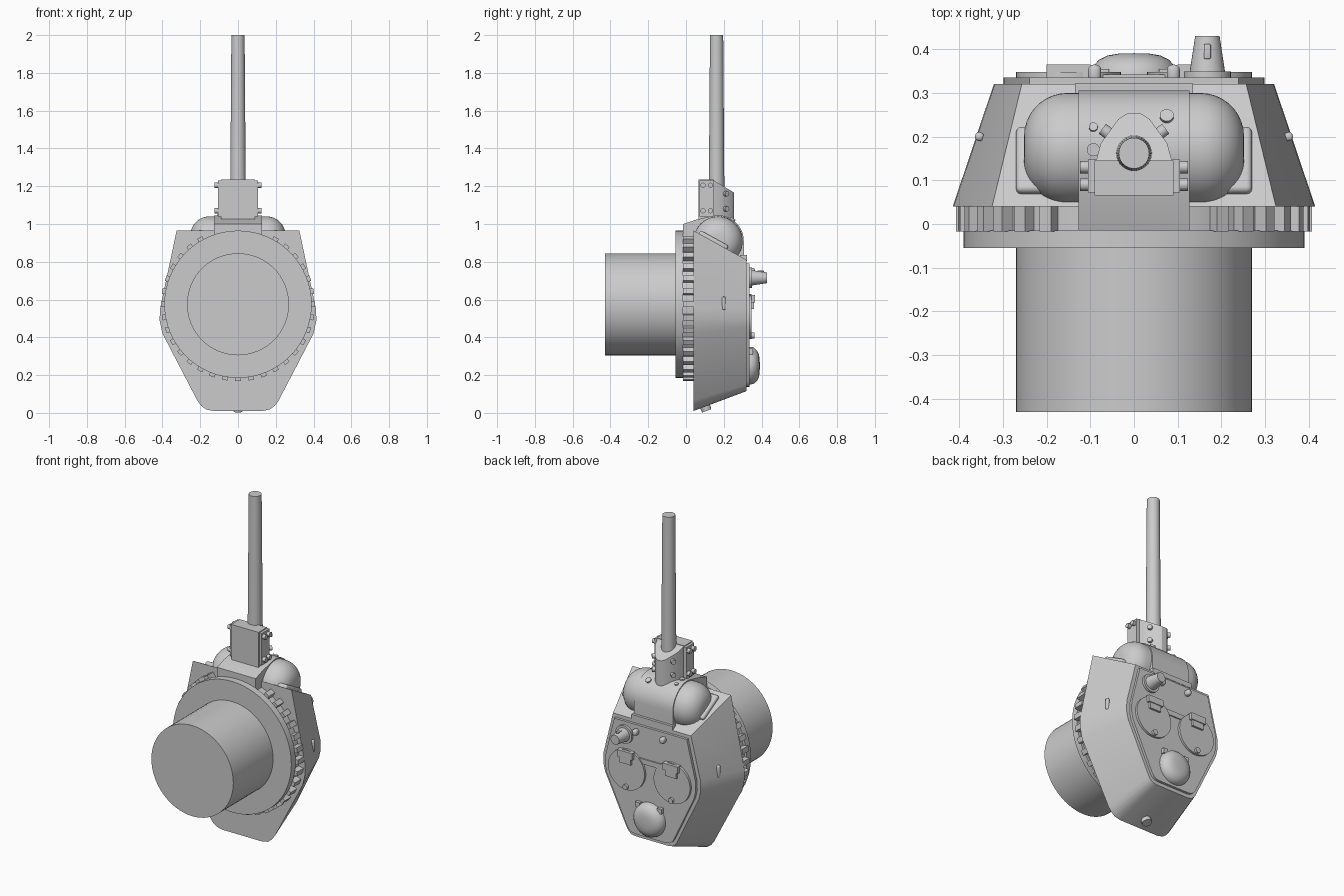
import bpy, bmesh
from math import sin, cos, radians, pi, sqrt
from mathutils import Vector, Matrix

if "Cube" in bpy.data.objects:
    bpy.data.objects.remove(bpy.data.objects["Cube"])

GREY = (0.6, 0.6, 0.6, 1)
mat = bpy.data.materials.new("plain grey")
mat.use_nodes = True
mat.diffuse_color = GREY
mat.node_tree.nodes["Principled BSDF"].inputs["Base Color"].default_value = GREY
parts = []


def finish(name, bm):
    bmesh.ops.remove_doubles(bm, verts=bm.verts, dist=0.0002)
    bmesh.ops.recalc_face_normals(bm, faces=bm.faces)
    mesh = bpy.data.meshes.new(name)
    bm.to_mesh(mesh)
    bm.free()
    mesh.materials.append(mat)
    ob = bpy.data.objects.new(name, mesh)
    bpy.context.collection.objects.link(ob)
    parts.append(ob)
    return ob


def loft(name, rings):
    """Skin matching point rings and cap both ends."""
    bm = bmesh.new()
    vs = [[bm.verts.new(p) for p in ring] for ring in rings]
    n = len(vs[0])
    for a, b in zip(vs, vs[1:]):
        for i in range(n):
            bm.faces.new((a[i], a[(i + 1) % n], b[(i + 1) % n], b[i]))
    bm.faces.new(vs[0])
    bm.faces.new(vs[-1])
    return finish(name, bm)


def lathe(name, profile, centre, axis, seg=32):
    """Turn (radius, height) points about an axis through centre."""
    bm = bmesh.new()
    pts = [bm.verts.new((r, 0, h)) for r, h in profile]
    edges = [bm.edges.new(e) for e in zip(pts, pts[1:])]
    bmesh.ops.spin(bm, geom=pts + edges, cent=(0, 0, 0), axis=(0, 0, 1),
                   angle=2 * pi, steps=seg, use_duplicate=False)
    rot = Vector(axis).to_track_quat('Z', 'Y').to_matrix().to_4x4()
    bm.transform(Matrix.Translation(centre) @ rot)
    return finish(name, bm)


def disc(name, centre, axis, depth, r1, r2=None, seg=32):
    r2 = r1 if r2 is None else r2
    return lathe(name, [(0, 0), (r1, 0), (r2, depth), (0, depth)], centre, axis, seg)


def box(name, centre, size, rot=None, bevel=0):
    bm = bmesh.new()
    bmesh.ops.create_cube(bm, size=1)
    bm.transform(Matrix.Diagonal((*size, 1)))
    if bevel:
        bmesh.ops.bevel(bm, geom=bm.edges[:], offset=bevel, segments=3,
                        affect='EDGES', profile=0.5)
    bm.transform(Matrix.Translation(centre) @ (rot or Matrix()))
    return finish(name, bm)


def mirrored(half):
    return half + [(-x, z) for x, z in reversed(half)]


def at_y(outline, y):
    return [(x, y, z) for x, z in outline]


UP = (0, 1, 0)
SIDES = ((1, "left"), (-1, "right"))
RING_Z = 0.575

# Basket and turret ring
disc("basket", (0, -0.43, RING_Z), UP, 0.4, 0.27, seg=64)
disc("ring_flange", (0, -0.055, RING_Z), UP, 0.04, 0.39, seg=64)
disc("ring_neck", (0, -0.02, RING_Z), UP, 0.07, 0.375, seg=64)

# Teeth around the ring, left out under the gun
for i in range(36):
    a = radians(10 * i)
    if abs(10 * i - 90) < 30:
        continue
    box(f"ring_tooth_{i}", (0.387 * cos(a), 0.012, RING_Z + 0.387 * sin(a)),
        (0.04, 0.058, 0.03), Matrix.Rotation(-a, 4, 'Y'))

# Sloped turret shell and roof plate
base = mirrored([(.325, .965), (.413, .55), (.415, .49), (.4, .42),
                 (.215, .065), (.195, .038), (.168, .018), (.13, .01)])
top = mirrored([(.257, .81), (.319, .56), (.321, .50), (.31, .45),
                (.165, .15), (.152, .132), (.135, .12), (.11, .115)])
loft("turret_shell", [at_y(base, 0.04), at_y(top, 0.32)])
roof = [(x * 0.93, 0.47 + (z - 0.47) * 0.94) for x, z in top]
loft("roof_plate", [at_y(roof, 0.31), at_y(roof, 0.335)])

# Rounded mantlet drum lying across the front
MY, MZ, MR = 0.17, 0.91, 0.13
end = [(MR - 0.1 + 0.1 * cos(radians(t)), 0.152 + 0.1 * sin(radians(t)))
       for t in range(0, 91, 10)]
drum = [(0, -.252)] + [(r, -h) for r, h in reversed(end)] + end + [(0, .252)]
lathe("mantlet_drum", drum, (0, MY, MZ), (1, 0, 0), 48)

# Cover wrapped over the middle of the drum
arc = [(MY + 0.136 * sin(radians(t)), MZ + 0.136 * cos(radians(t)))
       for t in range(-10, 91, 10)]
cover = [(-.015, .93), (-.015, 1.0), (.05, 1.022)] + arc + [(.306, .8), (.1, .8)]
loft("mantlet_cover", [[(x, y, z) for y, z in cover] for x in (-.127, .127)])
box("cover_lip", (0, 0.304, 0.82), (0.27, 0.036, 0.03))
for i, (x, y, r) in enumerate([(-.093, .17, .015), (-.093, .217, .01), (.075, .24, .016)]):
    z = MZ + sqrt(0.136 ** 2 - (y - MY) ** 2)
    disc(f"sight_port_{i}", (x, y, z - 0.012), (0, y - MY, z - MZ), 0.018, r, seg=20)

# Gun mount: front block plus a ridge with a sloping end
box("mount_block", (0, 0.105, 1.115), (0.18, 0.08, 0.24))
ridge = mirrored([(.088, .14), (.076, .185), (.036, .24), (.014, .254)])
loft("mount_ridge", [[(x, y, 0.96) for x, y in ridge],
                     [(x, y, 1.235 - 0.6 * (y - 0.14)) for x, y in ridge]])
for s, side in SIDES:
    box(f"mount_cheek_{side}", (s * 0.095, 0.11, 1.135), (0.02, 0.075, 0.19))
    for z in (1.07, 1.205):
        for y in (0.09, 0.13):
            disc(f"mount_bolt_{side}", (s * 0.1, y, z), (s, 0, 0), 0.024, 0.014, seg=12)
    for z in (1.08, 1.16):
        disc(f"ridge_bolt_{side}", (s * 0.055, 0.205, z), (s * 0.8, 0.6, 0),
             0.022, 0.014, seg=12)

# Gun barrel
disc("barrel", (0, 0.162, 1.05), (0, 0, 1), 0.95, 0.042, 0.035, 40)

# Paired details on shell and roof
for s, side in SIDES:
    box(f"drum_flange_{side}", (s * 0.235, 0.145, 0.912), (0.07, 0.17, 0.03),
        Matrix.Rotation(radians(-29), 4, 'X'), 0.012)
    box(f"side_port_{side}", (s * 0.354, 0.2, 0.58), (0.02, 0.02, 0.07),
        Matrix.Rotation(s * radians(19), 4, 'Z'), 0.008)
    disc(f"hatch_{side}", (s * 0.15, 0.325, 0.51), UP, 0.023, 0.12, seg=48)
    box(f"hatch_hinge_{side}", (s * 0.15, 0.35, 0.605), (0.1, 0.03, 0.04))
    box(f"hinge_leaf_{side}", (s * 0.15, 0.35, 0.575), (0.075, 0.02, 0.05))
    disc(f"hatch_knob_{side}", (s * 0.15, 0.34, 0.41), UP, 0.022, 0.016, seg=16)
    box(f"roof_lug_{side}", (s * 0.09, 0.345, 0.75), (0.03, 0.04, 0.035), bevel=0.012)
    box(f"vent_tab_{side}", (s * 0.072, 0.342, 0.325), (0.03, 0.026, 0.03))
box("hatch_bridge", (0, 0.335, 0.585), (0.16, 0.014, 0.03))

# Vent dome
dome = [(.1, .325), (.1, .342), (.095, .36), (.08, .376), (.06, .386), (.035, .39), (0, .391)]
lathe("vent_dome", dome, (0, 0, 0.25), UP, 40)

# Periscope with base and window plate
disc("periscope_base", (0.168, 0.325, 0.715), UP, 0.024, 0.054)
disc("periscope", (0.168, 0.345, 0.715), UP, 0.085, 0.041, 0.028)
box("periscope_window", (0.168, 0.395, 0.749), (0.016, 0.034, 0.008), bevel=0.003)

# Rear port plug
disc("rear_port", (0, 0.1, 0.037), (0, 0.35, -0.94), 0.028, 0.028, 0.026, 20)

# Smooth the curved faces, keep hard edges
bpy.ops.object.select_all(action='DESELECT')
for ob in parts:
    ob.select_set(True)
bpy.context.view_layer.objects.active = parts[0]
bpy.ops.object.shade_smooth_by_angle(angle=radians(32))
